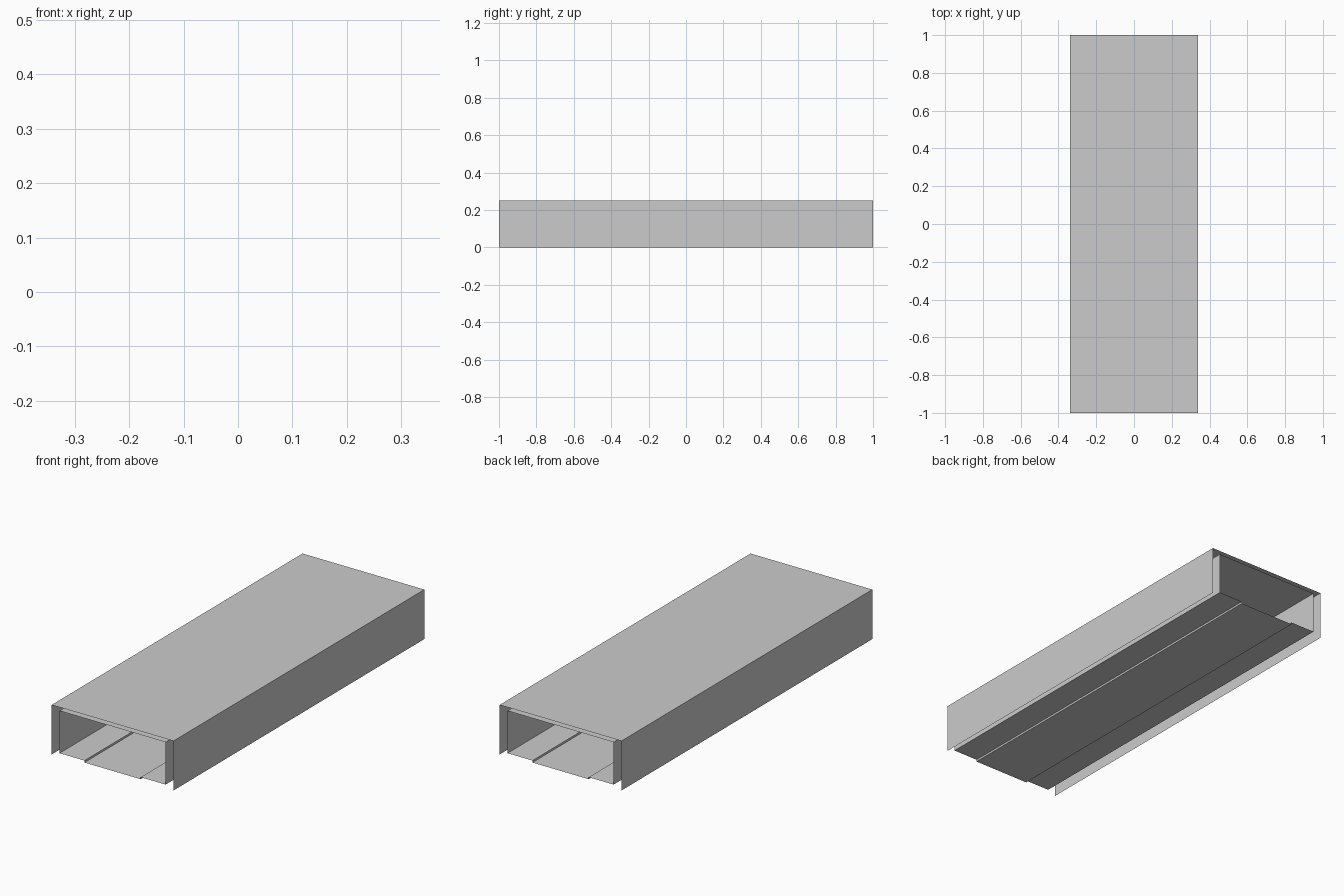
import bpy
import bmesh

if "Cube" in bpy.data.objects:
    bpy.data.objects.remove(bpy.data.objects["Cube"])

LENGTH = 2.0


def extruded_sheet(name, half_profile):
    """Mirror a right-half (x, z) profile and extrude it along y as an open-ended sheet."""
    left = [(-x, z) for x, z in reversed(half_profile) if x > 0]
    profile = half_profile + left
    closed = len(half_profile) > 3
    bm = bmesh.new()
    front = [bm.verts.new((x, -LENGTH / 2, z)) for x, z in profile]
    edges = [bm.edges.new((a, b)) for a, b in zip(front, front[1:])]
    if closed:
        edges.append(bm.edges.new((front[-1], front[0])))
    result = bmesh.ops.extrude_edge_only(bm, edges=edges)
    moved = [g for g in result["geom"] if isinstance(g, bmesh.types.BMVert)]
    bmesh.ops.translate(bm, verts=moved, vec=(0, LENGTH, 0))
    bmesh.ops.recalc_face_normals(bm, faces=bm.faces)
    # make the first face of the profile (right side wall or its top) point outward
    wall = max(bm.faces, key=lambda f: f.calc_center_median().x)
    if wall.normal.x < 0:
        bmesh.ops.reverse_faces(bm, faces=bm.faces)
    mesh = bpy.data.meshes.new(name)
    bm.to_mesh(mesh)
    bm.free()
    obj = bpy.data.objects.new(name, mesh)
    bpy.context.collection.objects.link(obj)
    return obj


# Outer cover: inverted channel, open underneath and at both ends
extruded_sheet("outer_cover", [(0.34, 0.0), (0.34, 0.25)])

# Inner duct: closed tube with a slightly dropped centre floor panel
extruded_sheet("inner_duct", [(0.157, 0.008), (0.157, 0.018),
                              (0.296, 0.018), (0.296, 0.232)])
